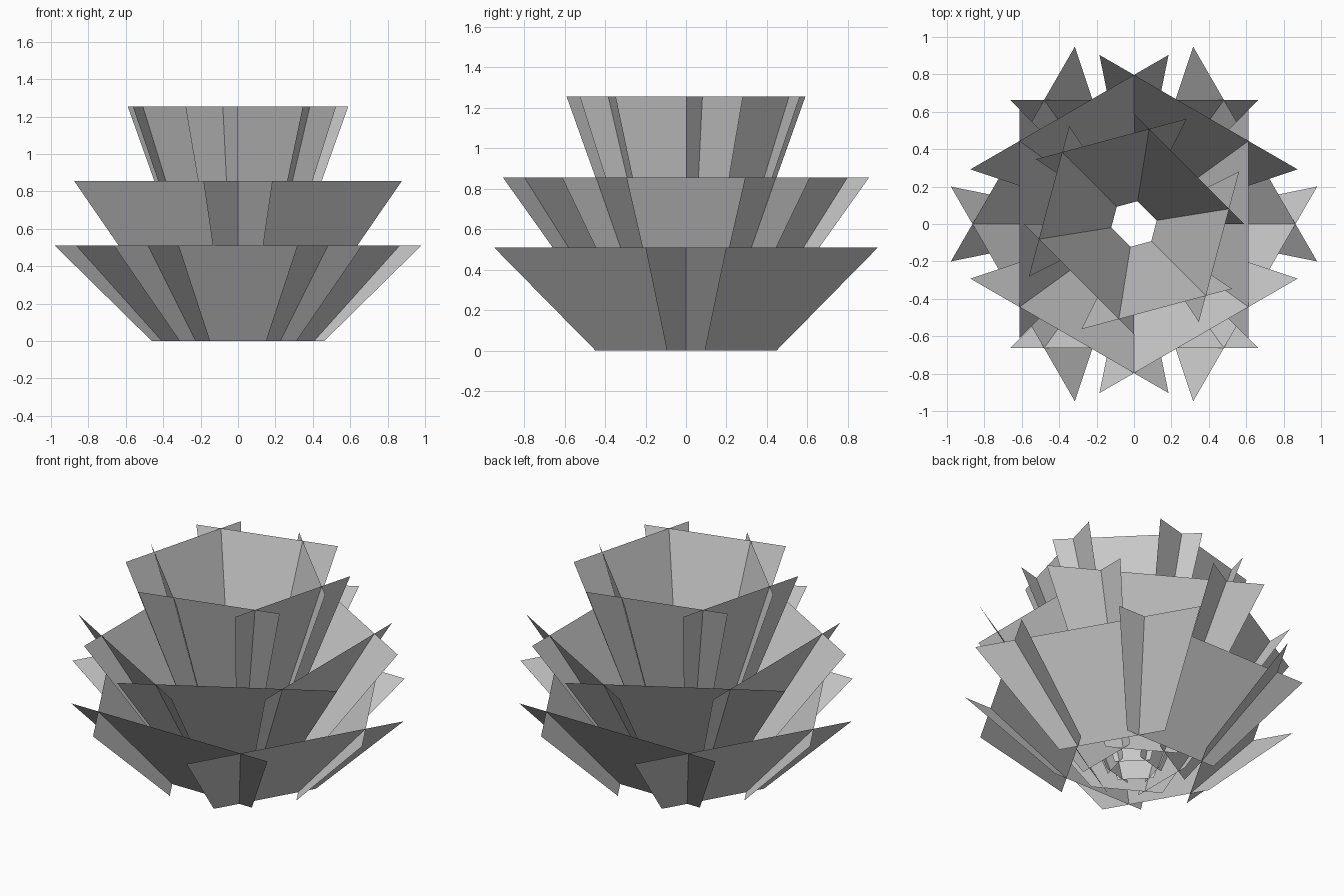
import bpy, bmesh
from math import radians
from mathutils import Matrix, Vector

if "Cube" in bpy.data.objects:
    bpy.data.objects.remove(bpy.data.objects["Cube"])


def petal_tier(name, top_half, base_half, height, first_angle):
    """Ring of six flat tapered petals that cross their neighbours.
    One opposite pair sits slightly closer in than the other two pairs."""
    bm = bmesh.new()
    for i in range(6):
        spread = 1.0 if i % 3 == 0 else 1.128
        rot = Matrix.Rotation(radians(first_angle + 60 * i), 4, 'Z')
        profile = [(base_half * spread, -base_half, 0),
                   (base_half * spread, base_half, 0),
                   (top_half * spread, top_half, height),
                   (top_half * spread, -top_half, height)]
        bm.faces.new([bm.verts.new(rot @ Vector(p)) for p in profile])
    mesh = bpy.data.meshes.new(name)
    bm.to_mesh(mesh)
    bm.free()
    obj = bpy.data.objects.new(name, mesh)
    bpy.context.collection.objects.link(obj)
    return obj


# Three nested tiers, all rising from the ground
petal_tier("outer_petals", 0.663, 0.312, 0.51, 90)
petal_tier("middle_petals", 0.612, 0.20, 0.855, 0)
petal_tier("inner_petals", 0.417, 0.10, 1.255, 45)
